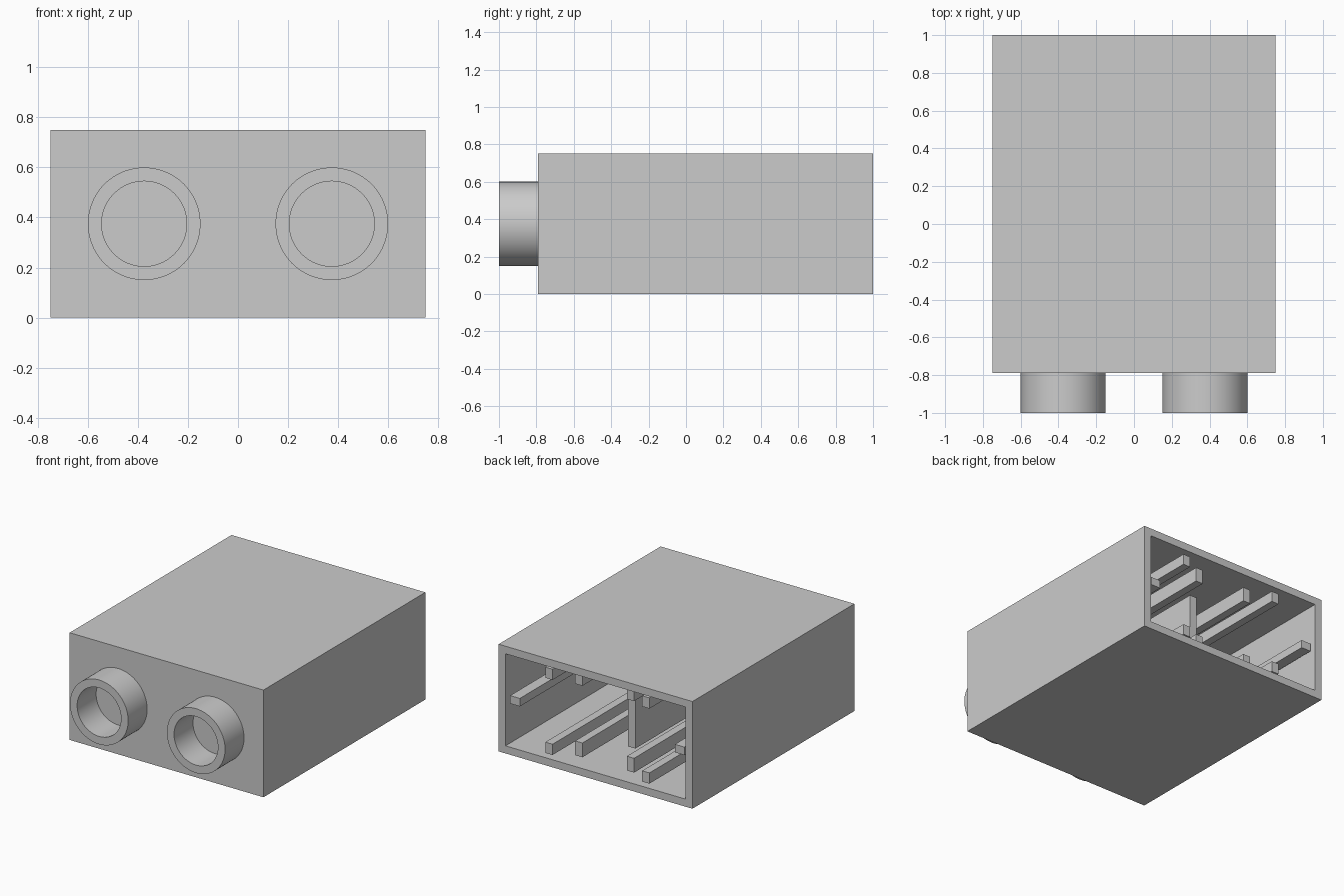
import bpy
import bmesh
from math import radians
from mathutils import Matrix, Vector

if "Cube" in bpy.data.objects:
    bpy.data.objects.remove(bpy.data.objects["Cube"], do_unlink=True)

GREY = (0.6, 0.6, 0.6, 1)
grey = bpy.data.materials.new("plain_grey")
grey.use_nodes = True
grey.diffuse_color = GREY
grey.node_tree.nodes["Principled BSDF"].inputs["Base Color"].default_value = GREY

HALF_W, HEIGHT = 0.75, 0.75
FRONT, BACK = -0.79, 1.0
WALL = 0.075
INNER_FRONT = FRONT + WALL
INNER_W = HALF_W - WALL
FLOOR, CEILING = WALL, HEIGHT - WALL
MID_Z = HEIGHT / 2
RIB = 0.056


def finish(bm, name):
    bmesh.ops.recalc_face_normals(bm, faces=bm.faces)
    mesh = bpy.data.meshes.new(name)
    bm.to_mesh(mesh)
    bm.free()
    mesh.materials.append(grey)
    obj = bpy.data.objects.new(name, mesh)
    bpy.context.collection.objects.link(obj)
    return obj


def box_mesh(low, high):
    low, high = Vector(low), Vector(high)
    bm = bmesh.new()
    place = Matrix.Translation((low + high) / 2) @ Matrix.Diagonal((*(high - low), 1))
    bmesh.ops.create_cube(bm, size=1, matrix=place)
    return bm


def box(name, low, high):
    return finish(box_mesh(low, high), name)


# Hollow housing, open at the back
bm = box_mesh((-HALF_W, FRONT, 0), (HALF_W, BACK, HEIGHT))
back = max(bm.faces, key=lambda f: f.calc_center_median().y)
bmesh.ops.inset_region(bm, faces=[back], thickness=WALL)
pushed = bmesh.ops.extrude_face_region(bm, geom=[back])["geom"]
for v in pushed:
    if isinstance(v, bmesh.types.BMVert):
        v.co.y = INNER_FRONT
if back.is_valid:
    bmesh.ops.delete(bm, geom=[back], context="FACES_ONLY")
finish(bm, "housing")


# Round tube sockets on the front
def socket(name, x):
    bm = bmesh.new()
    outline = [(0.225, FRONT), (0.225, -1), (0.17, -1), (0.17, FRONT)]
    verts = [bm.verts.new((x + r, y, MID_Z)) for r, y in outline]
    edges = [bm.edges.new(pair) for pair in zip(verts, verts[1:])]
    bmesh.ops.spin(bm, geom=verts + edges, cent=(x, 0, MID_Z), axis=(0, 1, 0),
                   angle=radians(360), steps=96, use_merge=True)
    bmesh.ops.remove_doubles(bm, verts=bm.verts, dist=0.0001)
    obj = finish(bm, name)
    bpy.ops.object.select_all(action="DESELECT")
    obj.select_set(True)
    bpy.context.view_layer.objects.active = obj
    bpy.ops.object.shade_smooth_by_angle(angle=radians(30))


for side, sign in (("left", 1), ("right", -1)):
    socket(f"{side}_socket", sign * 0.375)

    # Guide ribs on floor and ceiling: centre, height, gap from the back
    for place, x, tall, gap in (("outer", 0.375, 0.075, 0.02), ("inner", 0.2, 0.1, 0.1)):
        x0, x1 = sign * x - RIB / 2, sign * x + RIB / 2
        end = BACK - gap
        box(f"{side}_{place}_floor_rib", (x0, INNER_FRONT, FLOOR), (x1, end, FLOOR + tall))
        box(f"{side}_{place}_ceiling_rib", (x0, INNER_FRONT, CEILING - tall), (x1, end, CEILING))

    # Guide rib on the side wall
    x0, x1 = sorted((sign * INNER_W, sign * (INNER_W - 0.075)))
    box(f"{side}_wall_rib", (x0, INNER_FRONT, MID_Z - RIB / 2), (x1, BACK - 0.02, MID_Z + RIB / 2))

# Middle partition
box("partition", (-RIB / 2, INNER_FRONT, FLOOR), (RIB / 2, 0.6, CEILING))
